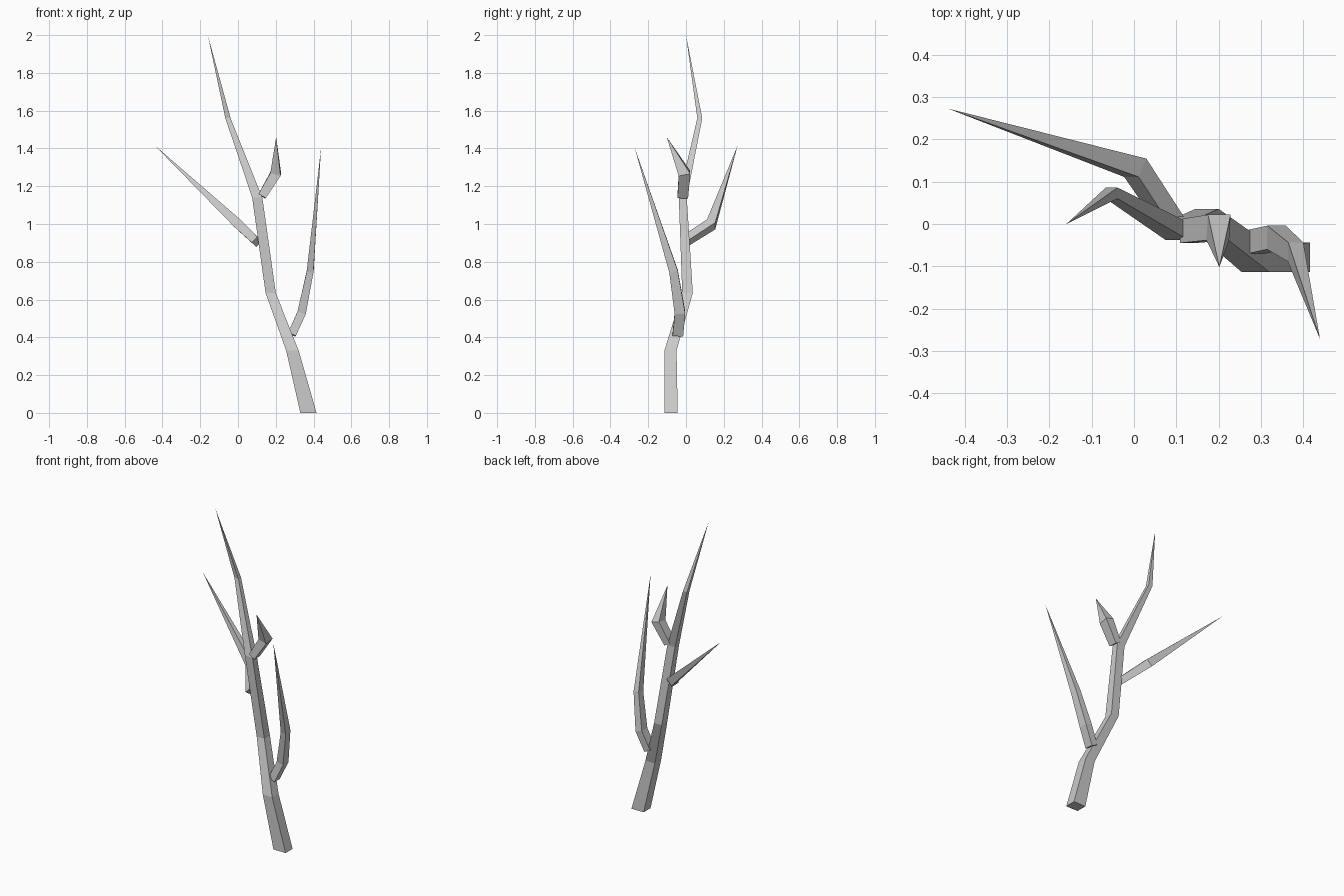
import bpy, bmesh
from mathutils import Vector

if "Cube" in bpy.data.objects:
    bpy.data.objects.remove(bpy.data.objects["Cube"])


def limb(name, sections, tip, level=False):
    """Four-sided limb through (centre, width, depth) sections, ending in a point."""
    pts = [Vector(s[0]) for s in sections] + [Vector(tip)]
    bm = bmesh.new()
    rings = []
    for i, (c, w, d) in enumerate(sections):
        if level:
            u, v = Vector((1, 0, 0)), Vector((0, 1, 0))
        else:
            n = (pts[i + 1] - pts[i]).normalized()
            if i:
                n = (n + (pts[i] - pts[i - 1]).normalized()).normalized()
            # Keep one section axis along y, swung square to the limb
            v = (Vector((0, 1, 0)) - n * n.y).normalized()
            u = v.cross(n)
        rings.append([bm.verts.new(pts[i] + u * a * w / 2 + v * b * d / 2)
                      for a, b in ((-1, -1), (1, -1), (1, 1), (-1, 1))])
    end = bm.verts.new(tip)
    bm.faces.new(rings[0][::-1])
    for k in range(4):
        j = (k + 1) % 4
        for lo, hi in zip(rings, rings[1:]):
            bm.faces.new((lo[k], lo[j], hi[j], hi[k]))
        bm.faces.new((rings[-1][k], rings[-1][j], end))
    bmesh.ops.recalc_face_normals(bm, faces=bm.faces)
    me = bpy.data.meshes.new(name)
    bm.to_mesh(me)
    bm.free()
    ob = bpy.data.objects.new(name, me)
    bpy.context.collection.objects.link(ob)
    return ob


# Main stem with level cross-sections
limb("trunk", [((.373, -.079, 0), .086, .07),
               ((.288, -.082, .33), .066, .064),
               ((.173, .008, .635), .054, .056),
               ((.102, -.017, 1.14), .054, .042),
               ((-.053, .073, 1.56), .028, .026)], (-.16, 0, 2.0), level=True)

# Low branch rising on the right
limb("low_branch", [((.285, -.043, .415), .045, .056),
                    ((.337, -.032, .53), .046, .056),
                    ((.382, -.066, .75), .036, .046)], (.44, -.272, 1.405))

# Long branch reaching out to the left and back
limb("left_branch", [((.10, -.012, .905), .042, .046),
                     ((.003, .133, .998), .05, .05)], (-.44, .273, 1.415))

# Short twig near the top
limb("upper_twig", [((.127, -.017, 1.147), .044, .056),
                    ((.20, -.008, 1.268), .056, .062)], (.202, -.102, 1.46))
